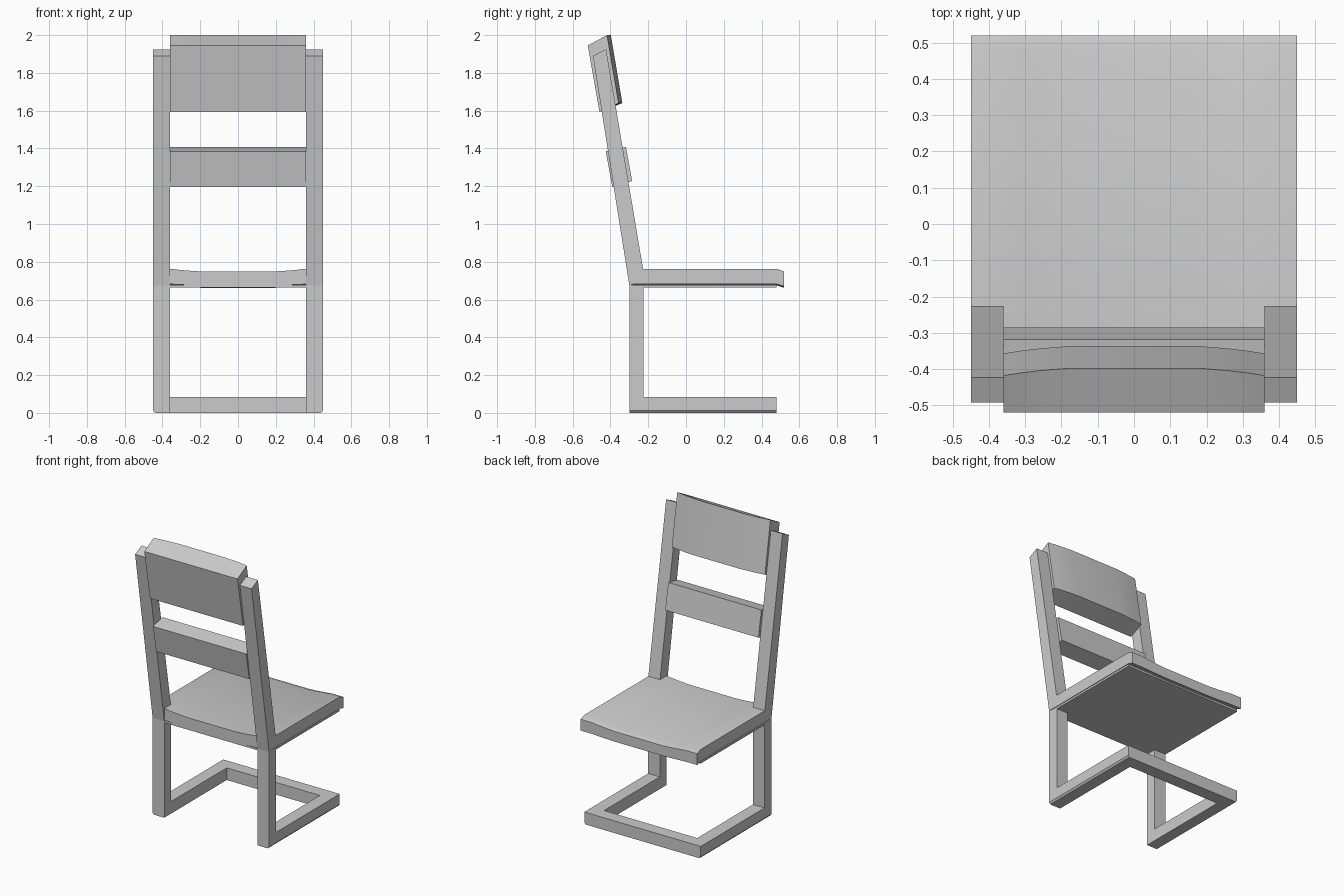
import bpy, bmesh

if "Cube" in bpy.data.objects:
    bpy.data.objects.remove(bpy.data.objects["Cube"])


def loft(name, rings, smooth=False):
    """Skin a row of equal closed rings and cap both ends."""
    bm = bmesh.new()
    rows = [[bm.verts.new(p) for p in ring] for ring in rings]
    n = len(rows[0])
    for a, b in zip(rows, rows[1:]):
        for i in range(n):
            j = (i + 1) % n
            bm.faces.new((a[i], a[j], b[j], b[i]))
    bm.faces.new(rows[0])
    bm.faces.new(rows[-1])
    bmesh.ops.recalc_face_normals(bm, faces=bm.faces)
    me = bpy.data.meshes.new(name)
    bm.to_mesh(me)
    bm.free()
    ob = bpy.data.objects.new(name, me)
    bpy.context.collection.objects.link(ob)
    if smooth:
        bpy.ops.object.select_all(action='DESELECT')
        bpy.context.view_layer.objects.active = ob
        ob.select_set(True)
        bpy.ops.object.shade_smooth_by_angle()
    return ob


def across(name, profile, xs, smooth=False):
    """Sweep a y-z profile along x; profile is a function of x."""
    return loft(name, [[(x, y, z) for y, z in profile(x)] for x in xs], smooth)


def curve(x):
    """0 over the flat middle, 1 at the outer ends."""
    t = min(1, max(0, (abs(x) - 0.18) / 0.18))
    return 0.5 * t + 0.5 * t * t


INNER = [-0.36, -0.31, -0.26, -0.18, 0, 0.18, 0.26, 0.31, 0.36]
OUTER = [-0.45] + INNER + [0.45]

# Legs, base rails and raked back posts, left and right
for side, s in (("left", -1), ("right", 1)):
    xs = (s * 0.36, s * 0.45)
    across(side + "_leg", lambda x: [(-0.30, 0.08), (-0.225, 0.08),
           (-0.225, 0.675), (-0.30, 0.675)], xs)
    across(side + "_back_post", lambda x: [(-0.30, 0.675), (-0.22, 0.70),
           (-0.227, 0.76), (-0.423, 1.925), (-0.493, 1.89)], xs)
    rail = [(0.36, 0), (0.44, 0), (0.45, 0.012), (0.45, 0.085), (0.36, 0.085)]
    loft(side + "_base_rail",
         [[(s * x, y, z) for x, z in rail] for y in (-0.30, 0.48)])

# Cross bar closing the base
across("base_cross_bar", lambda x: [(0.39, 0), (0.48, 0), (0.48, 0.085),
       (0.39, 0.085)], (-0.36, 0.36))

# Thin plate under the seat
across("seat_plate", lambda x: [(-0.30, 0.664), (0.48, 0.664), (0.48, 0.678),
       (-0.30, 0.678)], (-0.45, 0.45))


# Dished seat with a rolled-down lip
def seat_profile(x):
    c = 1 - curve(x)
    t, b = 0.763 - 0.015 * c, 0.682 - 0.007 * c
    return [(-0.30, b), (0.48, b), (0.52, b - 0.013), (0.52, t - 0.015),
            (0.48, t), (-0.30, t)]


across("seat", seat_profile, OUTER, True)


# Headrest slat, bulging forward in the middle
def upper_profile(x):
    d = 0.02 * curve(x)
    return [(-0.52, 1.945), (-0.398 - d, 2.0), (-0.337 - d, 1.64),
            (-0.458, 1.593)]


across("upper_slat", upper_profile, INNER, True)

# Lumbar slat
across("lower_slat", lambda x: [(-0.425, 1.385), (-0.318, 1.408),
       (-0.285, 1.227), (-0.39, 1.196)], INNER, True)
